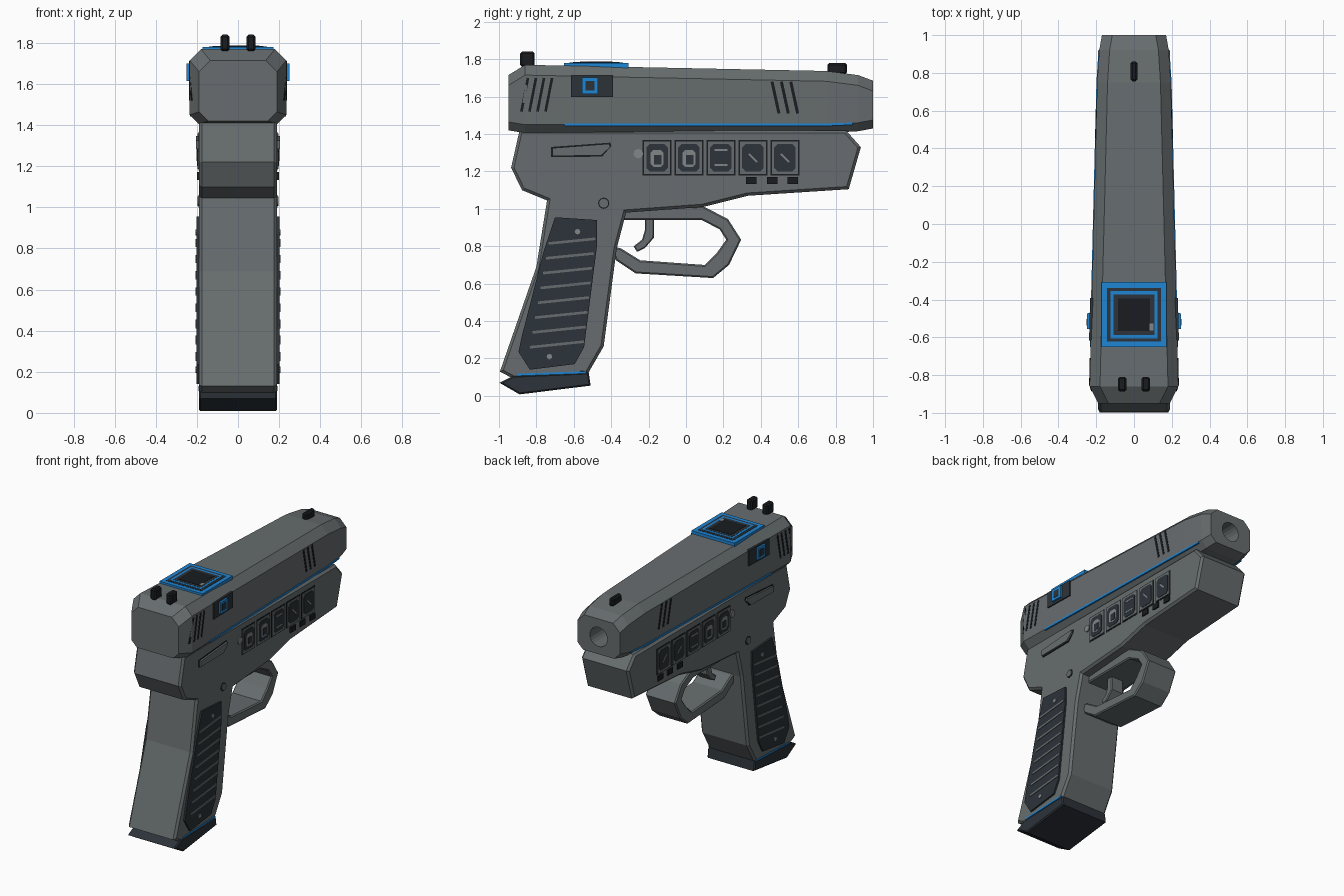
import bpy, bmesh, math
from mathutils import Matrix, Vector

cube = bpy.data.objects.get("Cube")
if cube:
    bpy.data.objects.remove(cube, do_unlink=True)


def material(name, r, g, b):
    m = bpy.data.materials.new(name)
    m.use_nodes = True
    m.diffuse_color = (r, g, b, 1)
    bsdf = next(n for n in m.node_tree.nodes if n.type == 'BSDF_PRINCIPLED')
    bsdf.inputs["Base Color"].default_value = (r, g, b, 1)
    return m


GREY = material("gunmetal grey", 0.135, 0.152, 0.157)
DARK = material("dark slate", 0.025, 0.033, 0.041)
BLACK = material("groove black", 0.010, 0.012, 0.014)
BLUE = material("bright blue", 0.014, 0.24, 0.66)
LIGHT = material("light grey", 0.22, 0.24, 0.245)


def finish(name, bm, mat):
    bmesh.ops.recalc_face_normals(bm, faces=bm.faces)
    me = bpy.data.meshes.new(name)
    bm.to_mesh(me)
    bm.free()
    me.materials.append(mat)
    ob = bpy.data.objects.new(name, me)
    bpy.context.collection.objects.link(ob)
    return ob


def add_prism(bm, pts, x0, x1, bevel=0.0):
    """Extrude a (y, z) outline from x0 to x1; each may be a function of y."""
    at = lambda x, y: x(y) if callable(x) else x
    a = [bm.verts.new((at(x0, y), y, z)) for y, z in pts]
    b = [bm.verts.new((at(x1, y), y, z)) for y, z in pts]
    caps = [bm.faces.new(a), bm.faces.new(b)]
    n = len(pts)
    for i in range(n):
        j = (i + 1) % n
        bm.faces.new((a[i], a[j], b[j], b[i]))
    if bevel:
        rims = {e for f in caps for e in f.edges}
        bmesh.ops.recalc_face_normals(bm, faces=bm.faces)
        bmesh.ops.bevel(bm, geom=list(rims), offset=bevel, segments=1,
                        affect='EDGES', clamp_overlap=True)


def body(name, pts, half, mat, bevel=0.0):
    bm = bmesh.new()
    add_prism(bm, pts, -half, half, bevel)
    return finish(name, bm, mat)


def plates(name, outlines, base, lift, mat, sink=0.01):
    """Thin outlines on both sides, standing lift above the surface base."""
    surf = base if callable(base) else (lambda y: base)
    bm = bmesh.new()
    for pts in outlines:
        for s in (1, -1):
            add_prism(bm, pts, lambda y: s * (surf(y) - sink),
                      lambda y: s * (surf(y) + lift))
    return finish(name, bm, mat)


def rect(y, z, w, h):
    return [(y - w/2, z - h/2), (y + w/2, z - h/2),
            (y + w/2, z + h/2), (y - w/2, z + h/2)]


def clipped(y, z, w, h, c):
    a, b = w/2, h/2
    return [(y + p, z + q) for p, q in (
        (-a + c, -b), (a - c, -b), (a, -b + c), (a, b - c),
        (a - c, b), (-a + c, b), (-a, b - c), (-a, -b + c))]


def ring(y, z, r, n=16):
    return [(y + r * math.cos(math.tau * i / n), z + r * math.sin(math.tau * i / n))
            for i in range(n)]


def bar(y0, z0, y1, z1, t):
    d = Vector((y1 - y0, z1 - z0)).normalized() * t / 2
    return [(y0 - d.y, z0 + d.x), (y0 + d.y, z0 - d.x),
            (y1 + d.y, z1 - d.x), (y1 - d.y, z1 + d.x)]


def box(name, x, y, z, sx, sy, sz, mat, bevel=0.0):
    bm = bmesh.new()
    m = Matrix.Translation((x, y, z)) @ Matrix.Diagonal((sx, sy, sz, 1))
    bmesh.ops.create_cube(bm, size=1, matrix=m)
    if bevel:
        bmesh.ops.bevel(bm, geom=bm.edges[:], offset=bevel, segments=1, affect='EDGES')
    return finish(name, bm, mat)


# Slide: tapered loft of eight-sided sections (y, half width, bottom, top)
stations = [(-.95, .19, 1.42, 1.715), (-.86, .235, 1.405, 1.77), (.75, .195, 1.405, 1.737),
            (.92, .184, 1.415, 1.715), (1.0, .17, 1.43, 1.685)]
bm = bmesh.new()
loops = []
for y, w, lo, hi in stations:
    c, d = .055, .045
    loops.append([bm.verts.new((x, y, z)) for x, z in (
        (-w + d, lo), (w - d, lo), (w, lo + d), (w, hi - c),
        (w - c, hi), (-w + c, hi), (-w, hi - c), (-w, lo + d))])
for a, b in zip(loops, loops[1:]):
    for i in range(8):
        j = (i + 1) % 8
        bm.faces.new((a[i], a[j], b[j], b[i]))
bm.faces.new(loops[0])
bm.faces.new(loops[-1])
slide = finish("slide", bm, GREY)

# Bore cut into the muzzle face
bm = bmesh.new()
bmesh.ops.create_cone(bm, cap_ends=True, segments=20, radius1=.07, radius2=.07, depth=.4,
                      matrix=Matrix.Translation((0, 1.0, 1.555)) @ Matrix.Rotation(math.pi/2, 4, 'X'))
cutter = finish("bore_cutter", bm, GREY)
cutter.hide_render = True
mod = slide.modifiers.new("bore", 'BOOLEAN')
mod.operation, mod.solver, mod.object = 'DIFFERENCE', 'EXACT', cutter
bpy.context.view_layer.objects.active = slide
bpy.ops.object.modifier_apply(modifier=mod.name)
bpy.data.objects.remove(cutter, do_unlink=True)


def slide_x(y):
    for (y0, w0, *_), (y1, w1, *_) in zip(stations, stations[1:]):
        if y <= y1:
            return w0 + (w1 - w0) * (y - y0) / (y1 - y0)
    return stations[-1][1]


# Slide side details
plates("rear_serrations", [bar(-.88 + .043*i, 1.52, -.845 + .043*i, 1.70, .014) for i in range(4)],
       slide_x, .003, BLACK)
plates("front_serrations", [bar(.46 + .05*i, 1.68, .497 + .05*i, 1.51, .016) for i in range(3)],
       slide_x, .003, BLACK)
plates("side_window", [rect(-.503, 1.655, .225, .115)], slide_x, .009, DARK)
plates("side_window_ring", [rect(-.513, 1.658, .086, .086)], slide_x, .022, BLUE)
plates("side_window_core", [rect(-.513, 1.658, .05, .05)], slide_x, .024, DARK)
plates("slide_stripe", [[(-.65, 1.443), (.75, 1.443), (.89, 1.449), (.89, 1.461),
                         (.75, 1.457), (-.65, 1.457)]], slide_x, .004, BLUE)

# Stacked square display on top of the slide
for i, (half, top, mat) in enumerate(((.172, 1.780, BLUE), (.142, 1.782, DARK),
                                      (.125, 1.784, BLUE), (.108, 1.785, DARK),
                                      (.086, 1.787, BLACK))):
    box(f"top_display_layer_{i + 1}", 0, -.48, (1.74 + top) / 2,
        half * 2, half * 2, top - 1.74, mat)
box("top_display_chip", .093, -.545, 1.78, .022, .035, .016, LIGHT)

# Sights
for side, x in (("left", .063), ("right", -.063)):
    box("rear_sight_" + side, x, -.848, 1.80, .045, .078, .08, BLACK, .01)
box("front_sight", 0, .808, 1.75, .036, .105, .06, BLACK, .01)

# Frame with grip
body("frame", [(-.89, 1.42), (-.935, 1.22), (-.877, 1.10), (-.743, 1.045), (-.80, .69),
               (-.995, .13), (-.92, .09), (-.524, .12), (-.44, .265), (-.37, .79),
               (-.32, .98), (.09, 1.01), (.33, 1.07), (.87, 1.105), (.935, 1.33),
               (.855, 1.42)], .19, GREY, .015)

# Trigger guard and trigger
body("trigger_guard", [(-.34, 1.0), (.09, 1.015), (.225, .945), (.295, .835), (.23, .70),
                       (.145, .63), (-.27, .655), (-.375, .725), (-.40, .80), (-.35, .79),
                       (-.245, .725), (.10, .70), (.165, .765), (.215, .835), (.18, .89),
                       (.085, .94), (-.335, .94)], .12, GREY, .008)
body("trigger", [(-.22, .95), (-.17, .95), (-.172, .845), (-.22, .79), (-.262, .77),
                 (-.28, .80), (-.235, .835), (-.22, .885)], .05, GREY, .006)

# Magazine base with accent line
body("magazine_base", [(-.997, .07), (-.92, .108), (-.52, .125), (-.51, .055), (-.89, .008)],
     .19, DARK, .008)
plates("base_stripe", [[(-.90, .107), (-.535, .12), (-.535, .132), (-.90, .119)]], .19, .003, BLUE)

# Grip panels with ridges and screws
plates("grip_panel", [[(-.70, .955), (-.475, .94), (-.475, .81), (-.545, .26), (-.595, .17),
                       (-.835, .14), (-.895, .235), (-.88, .31), (-.765, .76)]], .19, .012, DARK)
ridges = []
for i in range(8):
    t = i / 7
    ridges.append(bar(-.735 - .10*t, .815 - .555*t, -.485 - .06*t, .84 - .55*t, .014))
plates("grip_ridges", ridges, .20, .006, GREY)
plates("grip_screws", [ring(-.58, .878, .015, 8), ring(-.73, .21, .015, 8)], .20, .006, LIGHT)

# Frame lever and pins
lever = [(-.715, 1.325), (-.41, 1.348), (-.405, 1.33), (-.455, 1.285), (-.715, 1.283)]
plates("lever_edge", [[(y + (.006 if y > -.5 else -.006), z + (.006 if z > 1.3 else -.006))
                       for y, z in lever]], .19, .003, BLACK)
plates("lever", [lever], .19, .015, GREY)
plates("frame_pin_edge", [ring(-.44, 1.03, .03)], .19, .002, BLACK)
plates("frame_pin", [ring(-.44, 1.03, .024)], .19, .008, GREY)
plates("status_stud", [ring(-.255, 1.295, .025)], .19, .008, LIGHT)

# Row of five selector keys
keys = [-.155 + .171 * i for i in range(5)]
plates("key_gaps", [rect(y, 1.273, .156, .188) for y in keys], .19, .002, BLACK)
plates("key_frames", [rect(y, 1.273, .14, .172) for y in keys], .19, .006, GREY)
plates("key_faces", [clipped(y, 1.273, .115, .145, .018) for y in keys], .19, .009, DARK)
plates("key_symbols", [clipped(y, 1.27, .07, .09, .015) for y in keys[:2]]
       + [bar(keys[2] - .035, z, keys[2] + .035, z, .01) for z in (1.235, 1.315)]
       + [bar(y - .022, 1.295, y + .022, 1.25, .01) for y in keys[3:]], .19, .011, LIGHT)
plates("key_symbol_insets", [rect(y + .004, 1.262, .04, .05) for y in keys[:2]], .19, .013, DARK)

# Small buttons under the keys
plates("small_buttons", [rect(y, 1.152, .056, .038) for y in (.348, .46, .572)], .19, .01, BLACK)
